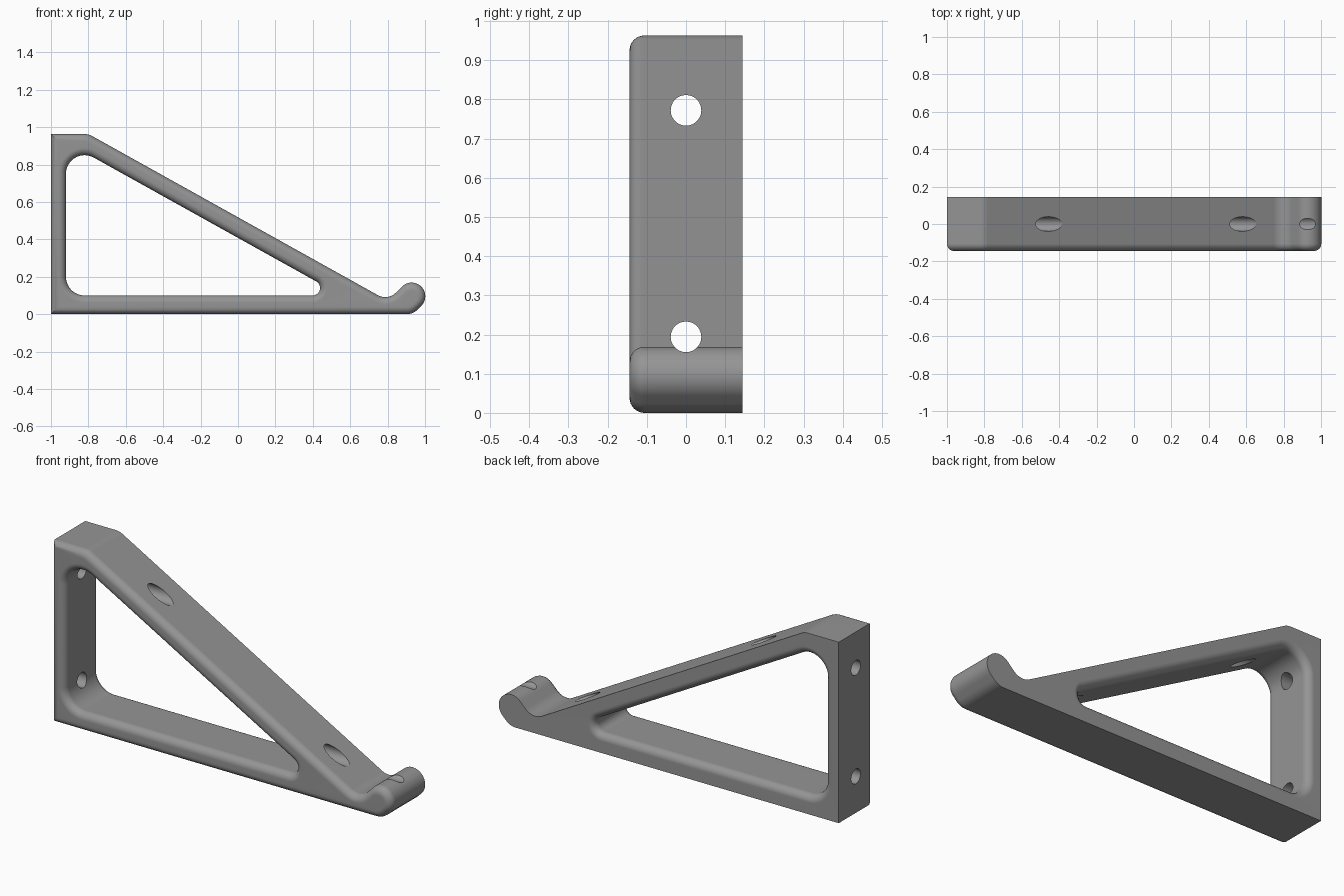
import bpy, bmesh, math
from mathutils import Vector

if "Cube" in bpy.data.objects:
    bpy.data.objects.remove(bpy.data.objects["Cube"])

HALF = 0.144      # half depth of the bracket
EDGE = 0.038      # rounded edge radius
STEPS = 8         # segments across a rounded edge


def rounded(corners):
    """Outline from (x, z, radius) corners, each replaced by a tangent arc."""
    pts, n = [], len(corners)
    for i, (x, z, r) in enumerate(corners):
        p = Vector((x, z))
        if r == 0:
            pts.append(p)
            continue
        a = (Vector(corners[i - 1][:2]) - p).normalized()
        b = (Vector(corners[(i + 1) % n][:2]) - p).normalized()
        half = a.angle(b) / 2
        c = p + (a + b).normalized() * r / math.sin(half)
        start = p + a * r / math.tan(half) - c
        end = p + b * r / math.tan(half) - c
        t0 = math.atan2(start.y, start.x)
        sweep = math.atan2(end.y, end.x) - t0
        sweep = (sweep + math.pi) % (2 * math.pi) - math.pi
        k = max(4, round(abs(sweep) / math.radians(7)))
        for j in range(k + 1):
            t = t0 + sweep * j / k
            pts.append(c + Vector((math.cos(t), math.sin(t))) * r)
    return pts


def offset(pts, d):
    """Move a clockwise outline inward by d (outward if negative)."""
    out, n = [], len(pts)
    for i, p in enumerate(pts):
        e1 = (p - pts[i - 1]).normalized()
        e2 = (pts[(i + 1) % n] - p).normalized()
        n1, n2 = Vector((e1.y, -e1.x)), Vector((e2.y, -e2.x))
        out.append(p + (n1 + n2) * d / (1 + n1.dot(n2)))
    return out


def edge_steps(side):
    """(y, inset) pairs rolling from the wall onto the face at y = side * HALF."""
    res = []
    for i in range(STEPS + 1):
        t = math.pi / 2 * i / STEPS
        res.append((side * (HALF - EDGE + EDGE * math.sin(t)), EDGE * (1 - math.cos(t))))
    return res


def skin(bm, pts, levels, sign):
    """Stack offset copies of the outline and return the two end loops."""
    rings = [[bm.verts.new((p.x, y, p.y)) for p in offset(pts, sign * d)] for y, d in levels]
    n = len(pts)
    for a, b in zip(rings, rings[1:]):
        for i in range(n):
            j = (i + 1) % n
            bm.faces.new((a[i], a[j], b[j], b[i]))
    return rings[0], rings[-1]


# Outer outline with hooked toe, clockwise
outer = rounded([(-1, 0, 0), (-1, 0.963, 0), (-0.799, 0.963, 0.08),
                 (0.8012, 0.0717, 0.08), (0.928, 0.199, 0.0729),
                 (1.0315, 0.0955, 0.0729), (0.936, 0, 0.08)])
# Triangular opening, clockwise
inner = rounded([(-0.92, 0.1, 0.1), (-0.92, 0.92, 0.1), (0.553, 0.1, 0.04)])

# Bracket: outside rounded at the front only, opening rounded on both sides
bm = bmesh.new()
ends_out = skin(bm, outer, [(HALF, 0)] + edge_steps(-1), 1)
ends_in = skin(bm, inner, edge_steps(1)[::-1] + edge_steps(-1), -1)
for lo, li in zip(ends_out, ends_in):
    edges = [bm.edges.get((l[i - 1], l[i])) for l in (lo, li) for i in range(len(l))]
    bmesh.ops.triangle_fill(bm, edges=edges, use_beauty=True, use_dissolve=False)
bmesh.ops.recalc_face_normals(bm, faces=bm.faces)
mesh = bpy.data.meshes.new("bracket")
bm.to_mesh(mesh)
bm.free()
bracket = bpy.data.objects.new("bracket", mesh)
bpy.context.collection.objects.link(bracket)

grey = bpy.data.materials.new("plain grey")
grey.diffuse_color = (0.3, 0.3, 0.3, 1)
grey.use_nodes = True
grey.node_tree.nodes["Principled BSDF"].inputs["Base Color"].default_value = grey.diffuse_color
mesh.materials.append(grey)

# Screw holes running straight through wall, brace and hook tip
bpy.context.view_layer.objects.active = bracket
for z in (0.194, 0.772):
    bpy.ops.mesh.primitive_cylinder_add(vertices=48, radius=0.039, depth=2.4,
                                        location=(0, 0, z), rotation=(0, math.pi / 2, 0))
    cutter = bpy.context.object
    cutter.name = "screw_hole_cutter"
    cutter.hide_render = True
    bpy.context.view_layer.objects.active = bracket
    mod = bracket.modifiers.new("screw_hole", 'BOOLEAN')
    mod.operation = 'DIFFERENCE'
    mod.solver = 'EXACT'
    mod.object = cutter
    bpy.ops.object.modifier_apply(modifier=mod.name)
    bpy.data.objects.remove(cutter)

# Smooth shading with crisp edges
bpy.ops.object.select_all(action='DESELECT')
bracket.select_set(True)
bpy.context.view_layer.objects.active = bracket
bpy.ops.object.shade_smooth_by_angle(angle=math.radians(25))
weighted = bracket.modifiers.new("weighted_normals", 'WEIGHTED_NORMAL')
weighted.keep_sharp = True
